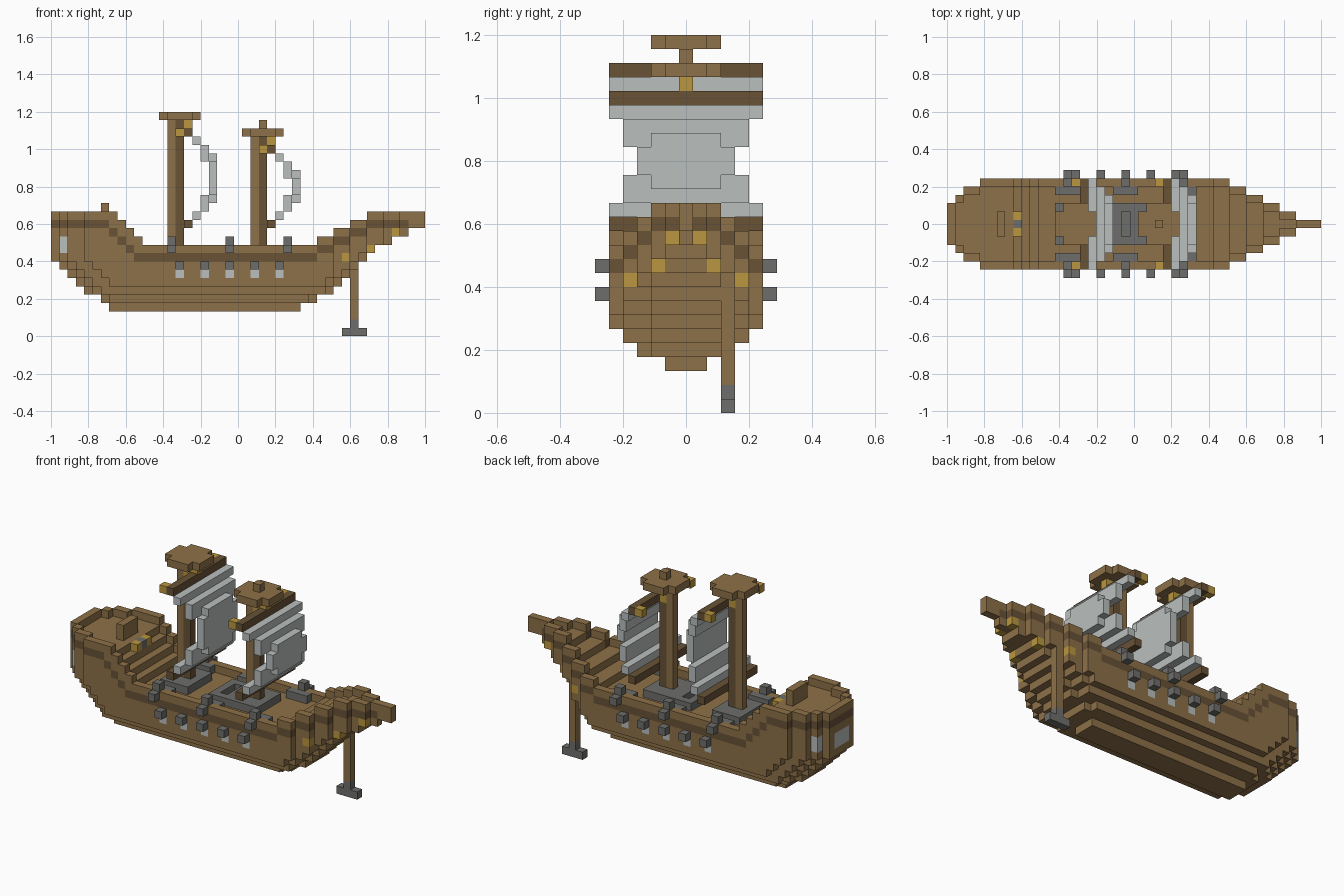
import bpy, bmesh
from mathutils import Vector

if "Cube" in bpy.data.objects:
    bpy.data.objects.remove(bpy.data.objects["Cube"])

V = 2 / 45  # edge length of one block
COLOURS = {
    "wood": (0.27, 0.165, 0.065),
    "dark_wood": (0.14, 0.085, 0.037),
    "iron": (0.155, 0.155, 0.15),
    "pale_cloth": (0.49, 0.52, 0.515),
    "gold": (0.49, 0.31, 0.05),
}
names = list(COLOURS)
mats = []
for name, rgb in COLOURS.items():
    m = bpy.data.materials.new(name)
    m.use_nodes = True
    m.diffuse_color = (*rgb, 1)
    bsdf = m.node_tree.nodes["Principled BSDF"]
    bsdf.inputs["Base Color"].default_value = (*rgb, 1)
    bsdf.inputs["Roughness"].default_value = 0.9
    mats.append(m)

blocks = {}  # cell -> (part, colour)


def box(part, colour, xs, ys, zs):
    """Fill an inclusive range of cells; a single number is one cell."""
    spans = [(s, s) if isinstance(s, int) else s for s in (xs, ys, zs)]
    (a, b), (c, d), (e, f) = spans
    for i in range(a, b + 1):
        for j in range(c, d + 1):
            for k in range(e, f + 1):
                blocks[i, j, k] = (part, colour)


def both_sides(part, colour, xs, j, zs):
    for s in (-j, j):
        box(part, colour, xs, s, zs)


# Hull outline: half width along the length, and rail height
STERN = [2, 3, 4, 4, 5]


def plan(i):
    if i < 0 or i > 44:
        return -1
    if i < 5:
        return STERN[i]
    return 5 if i < 34 else max(0, 4 - (i - 34) // 2)


def rail(i):
    if i < 12:
        return max(10, min(14, 21 - i))
    return 10 if i < 32 else min(14, 11 + (i - 32) // 2)


def stripe(i):
    if i < 12:
        return max(9, min(13, 19 - i))
    return rail(i) - 1


# Hull layers from keel to rail: first cell, end cell, greatest half width
LAYERS = [(7, 30, 1), (6, 32, 3), (4, 34, 4), (3, 35, 5), (2, 36, 5), (1, 37, 5),
          (0, 38, 5), (0, 39, 5), (0, 41, 5), (0, 43, 5), (0, 45, 5), (0, 45, 5)]
for n, (start, end, widest) in enumerate(LAYERS):
    k = n + 3
    for i in range(start, end):
        half = min(widest, plan(i), 2 + 2 * (end - 1 - i))
        if i - start < 5:
            half = min(half, STERN[i - start])
        for j in range(-half, half + 1):
            edge = abs(j) >= half or abs(j) > min(plan(i - 1), plan(i + 1))
            if k > rail(i) - (0 if edge else 1):
                continue
            dark = edge and k == stripe(i) and i < 43
            box("hull", "dark_wood" if dark else "wood", i, j, k)

# Stern windows and bow ornaments
box("stern_window", "pale_cloth", 0, (-1, 1), (10, 11))
both_sides("side_window", "pale_cloth", 1, 3, (10, 11))
for i, j, k in ((35, 4, 9), (38, 2, 10), (41, 1, 12)):
    both_sides("bow_ornament", "gold", i, j, k)

# Stern bench and steering wheel
box("stern_bench", "wood", 6, (-1, 1), (14, 15))
both_sides("wheel_grip", "gold", 8, 1, 13)
box("wheel_hub", "iron", 8, 0, 13)

# Gun ports and lower guns
for i in range(15, 28, 3):
    both_sides("gun_port", "pale_cloth", i, 5, 7)
    both_sides("lower_gun", "iron", i, 6, 8)

# Deck guns resting over the rail
for i in (14, 21, 28):
    both_sides("gun_mount", "iron", (i - 1, i + 1), 4, 10)
    both_sides("deck_gun", "iron", i, 6, 10)
    both_sides("deck_gun", "iron", i, 5, (10, 11))

# Hatch with a sunken middle
box("hatch", "iron", (20, 22), (-2, 2), 10)
for j in (-1, 0, 1):
    del blocks[21, j, 10]
    box("hatch", "iron", 21, j, 9)


# Masts with lookout, yards and bellied sail
def mast(label, i, top):
    box(label + "_foot", "iron", (i - 2, i + 1), (-2, 2), 10)
    box(label + "_mast", "wood", i - 1, 0, (10, top - 1))
    box(label + "_mast", "dark_wood", i, 0, (10, top - 1))
    box(label + "_lookout", "wood", (i - 2, i + 2), (-1, 1), top)
    box(label + "_lookout", "wood", (i - 1, i + 1), (-2, 2), top)
    box(label + "_upper_yard", "dark_wood", i + 1, (-5, 5), top - 2)
    box(label + "_lower_yard", "dark_wood", i + 1, (-5, 5), 13)
    both_sides(label + "_yard_tip", "gold", i, 5, top - 2)
    box(label + "_yard_clasp", "gold", i + 1, 0, top - 1)
    box(label + "_yard_clasp", "gold", i, 0, top - 2)
    sail = label + "_sail"
    for near, step in ((top - 3, -1), (14, 1)):
        box(sail, "pale_cloth", i + 2, (-5, 5), near)
        box(sail, "pale_cloth", i + 3, (-4, 4), near + step)
        box(sail, "pale_cloth", i + 3, (-4, 4), near + 2 * step)
    box(sail, "pale_cloth", i + 4, (-2, 2), (16, top - 5))
    box(sail, "pale_cloth", i + 4, (-3, 3), (17, top - 6))


mast("main", 15, 26)
mast("fore", 25, 24)
box("fore_finial", "wood", 25, 0, 25)

# Anchor on its post
box("anchor_post", "wood", 36, 3, (2, 9))
box("anchor", "iron", 36, 3, 1)
box("anchor", "iron", (35, 37), 3, 0)

# Turn each part into one mesh, keeping only the outer faces
parts = {}
for cell, (part, colour) in blocks.items():
    parts.setdefault(part, []).append((cell, names.index(colour)))
for part, cells in parts.items():
    bm = bmesh.new()
    for cell, mat in cells:
        centre = Vector(cell) + Vector((0.5, 0, 0.5))
        for axis in range(3):
            for sign in (-1, 1):
                n = Vector((0, 0, 0))
                n[axis] = sign
                if tuple(int(c + d) for c, d in zip(cell, n)) in blocks:
                    continue
                u = Vector((0, 0, 0))
                u[(axis + 1) % 3] = 0.5
                w = n.cross(u)
                mid = centre + n / 2
                corners = (mid - u - w, mid + u - w, mid + u + w, mid - u + w)
                verts = [bm.verts.new(c * V - Vector((1, 0, 0))) for c in corners]
                bm.faces.new(verts).material_index = mat
    bmesh.ops.remove_doubles(bm, verts=bm.verts, dist=V / 100)
    mesh = bpy.data.meshes.new(part)
    bm.to_mesh(mesh)
    bm.free()
    for m in mats:
        mesh.materials.append(m)
    bpy.context.collection.objects.link(bpy.data.objects.new(part, mesh))
